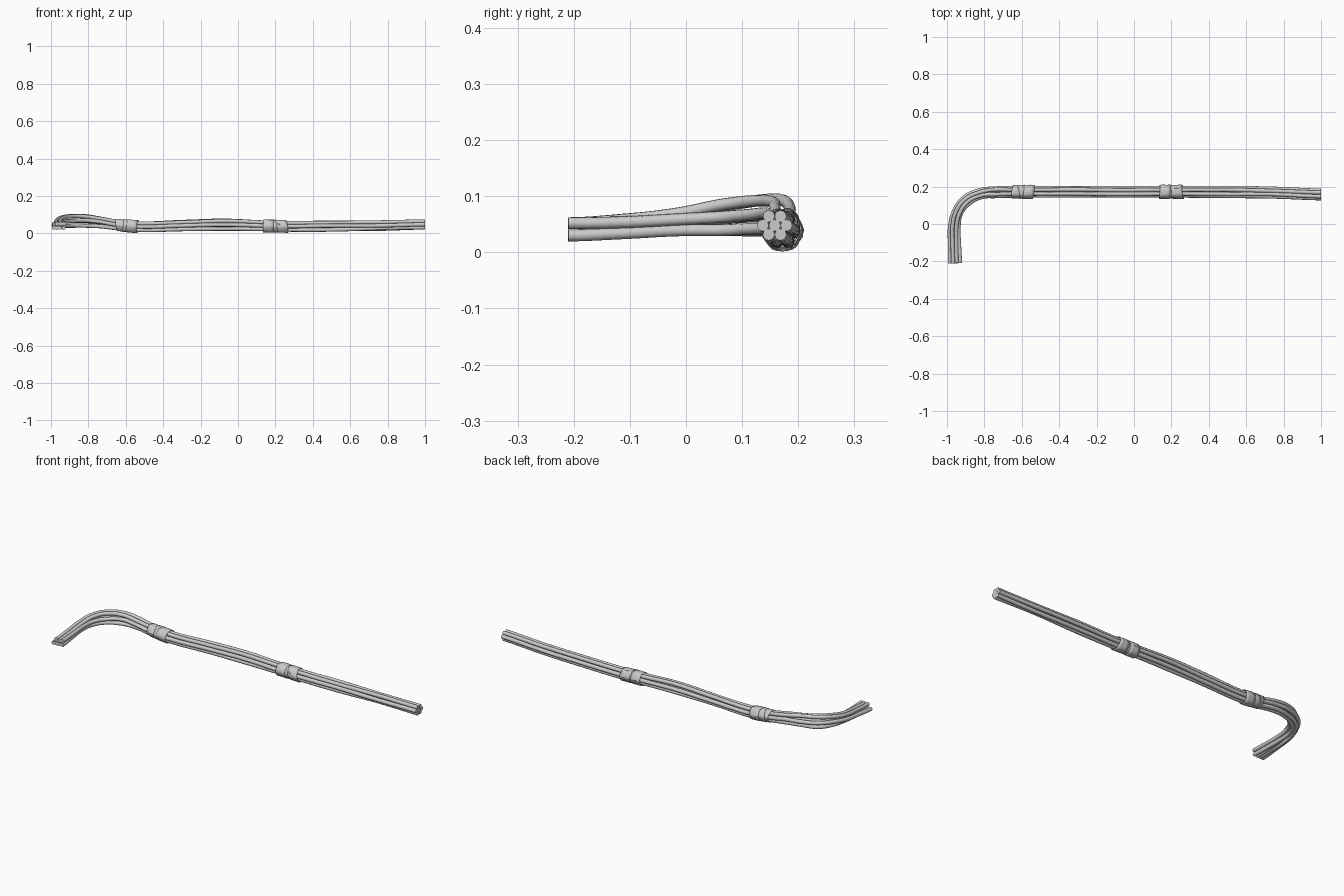
import bpy, bmesh, random
from math import sin, cos, pi, radians
from mathutils import Vector

if "Cube" in bpy.data.objects:
    bpy.data.objects.remove(bpy.data.objects["Cube"])

random.seed(4)
R = 0.0105   # cable radius

# Bundle centre line: x, y, z, vertical spread, looseness
stations = [
    (1.00, 0.158, 0.048, 0.90, 0.000),
    (0.75, 0.168, 0.043, 0.95, 0.002),
    (0.50, 0.171, 0.040, 1.00, 0.002),
    (0.26, 0.172, 0.038, 1.00, 0.000),
    (0.14, 0.172, 0.041, 1.00, 0.000),
    (-0.07, 0.172, 0.047, 1.15, 0.002),
    (-0.30, 0.172, 0.041, 1.05, 0.002),
    (-0.53, 0.172, 0.036, 1.00, 0.000),
    (-0.65, 0.172, 0.046, 1.00, 0.000),
    (-0.74, 0.171, 0.060, 1.05, 0.003),
    (-0.82, 0.161, 0.067, 1.30, 0.003),
    (-0.895, 0.125, 0.066, 1.40, 0.002),
    (-0.942, 0.065, 0.062, 1.25, 0.002),
    (-0.960, -0.01, 0.055, 0.95, 0.001),
    (-0.960, -0.11, 0.046, 0.70, 0.001),
    (-0.958, -0.21, 0.041, 0.60, 0.000),
]
centres = [Vector(s[:3]) for s in stations]

# One core cable with six around it; the free end fans into two rows
packed = [(0, 0)] + [(0.021 * cos(k * pi / 3), 0.021 * sin(k * pi / 3)) for k in range(6)]
fanned = [(-0.006, -0.011), (0.027, -0.011), (0.010, 0.011), (-0.010, 0.011),
          (-0.028, 0.011), (-0.026, -0.011), (0.011, -0.011)]


def make_cable(i):
    cu = bpy.data.curves.new(f"cable_{i + 1}", 'CURVE')
    cu.dimensions = '3D'
    cu.bevel_depth = R
    cu.bevel_resolution = 4
    cu.resolution_u = 8
    cu.use_fill_caps = True
    sp = cu.splines.new('BEZIER')
    sp.bezier_points.add(len(stations) - 1)
    n = len(stations)
    for j, (s, c) in enumerate(zip(stations, centres)):
        t = centres[min(j + 1, n - 1)] - centres[max(j - 1, 0)]
        side = Vector((t.y, -t.x, 0)).normalized()
        a, b = packed[i]
        b *= s[3]
        f = max(0, (j - (n - 4)) / 3)
        a += (fanned[i][0] - a) * f
        b += (fanned[i][1] - b) * f
        a += random.uniform(-1, 1) * s[4]
        b += random.uniform(-1, 1) * s[4]
        p = sp.bezier_points[j]
        p.co = c + side * a + Vector((0, 0, b))
        p.handle_left_type = p.handle_right_type = 'AUTO'
    # Square-cut ends
    for p, d in ((sp.bezier_points[0], Vector((-0.06, 0, 0))),
                 (sp.bezier_points[-1], Vector((0, -0.03, 0)))):
        p.handle_left_type = p.handle_right_type = 'FREE'
        p.handle_left, p.handle_right = p.co - d, p.co + d
    ob = bpy.data.objects.new(cu.name, cu)
    bpy.context.collection.objects.link(ob)
    # Turn the curve into a smooth mesh
    bpy.ops.object.select_all(action='DESELECT')
    ob.select_set(True)
    bpy.context.view_layer.objects.active = ob
    bpy.ops.object.convert(target='MESH')
    bpy.ops.object.shade_smooth_by_angle(angle=radians(40))


def make_tape(name, centre, slope, bands):
    """Overlapping slanted bands of tape, lumpy where they press on the cables."""
    bm = bmesh.new()
    sides = 24
    for off, width, radius, skew_y, skew_z in bands:
        rings = []
        for u in (-0.5, -0.2, 0.15, 0.5):
            ring = []
            for k in range(sides):
                a = 2 * pi * k / sides
                r = radius + 0.0012 * cos(6 * a) + random.uniform(-0.0007, 0.0007)
                x = off + u * width + skew_y * cos(a) + skew_z * sin(a)
                ring.append(bm.verts.new((centre[0] + x, centre[1] + r * cos(a),
                                          centre[2] + slope * x + r * 0.97 * sin(a))))
            rings.append(ring)
        for r0, r1 in zip(rings, rings[1:]):
            for k in range(sides):
                m = (k + 1) % sides
                bm.faces.new((r0[k], r0[m], r1[m], r1[k]))
    bmesh.ops.recalc_face_normals(bm, faces=bm.faces)
    me = bpy.data.meshes.new(name)
    bm.to_mesh(me)
    bm.free()
    ob = bpy.data.objects.new(name, me)
    bpy.context.collection.objects.link(ob)
    sol = ob.modifiers.new("thickness", 'SOLIDIFY')
    sol.thickness = 0.0012
    bpy.ops.object.select_all(action='DESELECT')
    ob.select_set(True)
    bpy.context.view_layer.objects.active = ob
    bpy.ops.object.shade_smooth_by_angle(angle=radians(30))


for i in range(7):
    make_cable(i)

# Tape wraps: band offset, width, radius, slants
make_tape("tape_near_bend", (-0.595, 0.172, 0.041), -0.08,
          [(-0.026, 0.058, 0.0340, 0.004, -0.004),
           (0.004, 0.056, 0.0355, -0.006, 0.005),
           (0.030, 0.056, 0.0366, 0.004, 0.003)])
make_tape("tape_middle", (0.200, 0.172, 0.0388), -0.02,
          [(-0.036, 0.056, 0.0366, 0.002, 0.002),
           (0.002, 0.062, 0.0355, 0.010, 0.006),
           (0.034, 0.058, 0.0362, -0.003, -0.005)])
